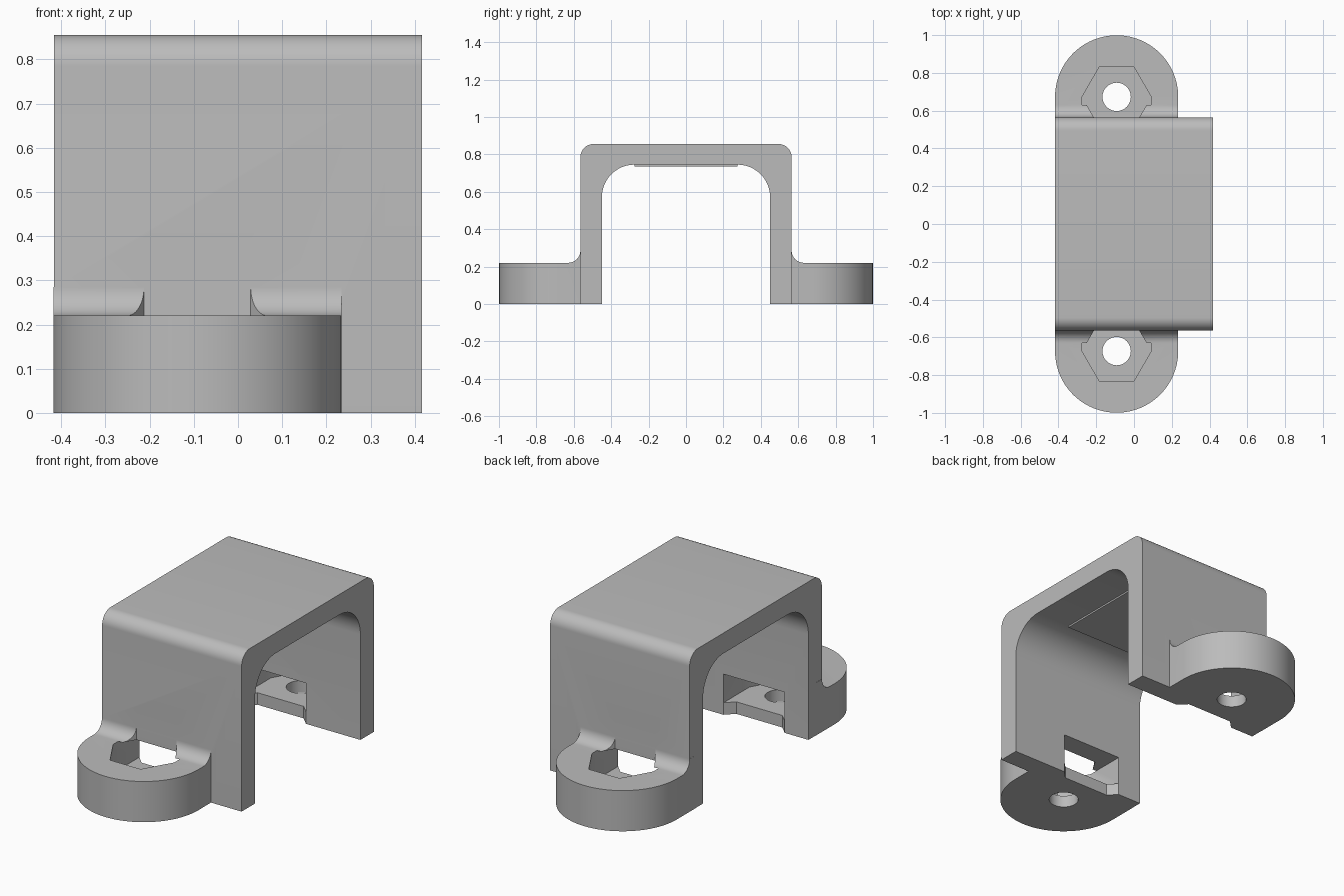
import bpy, bmesh
from math import sin, cos, pi, radians, sqrt

cube = bpy.data.objects.get("Cube")
if cube:
    bpy.data.objects.remove(cube, do_unlink=True)

grey = bpy.data.materials.new("plain grey")
grey.use_nodes = True
grey.diffuse_color = (0.5, 0.5, 0.5, 1)
grey.node_tree.nodes["Principled BSDF"].inputs["Base Color"].default_value = (0.5, 0.5, 0.5, 1)

HALF_X, WALL_OUT, WALL_IN = 0.417, 0.565, 0.45
TOP, CEILING, EAR_TOP, FLOOR = 0.855, 0.745, 0.22, 0.065
EAR_X, EAR_Y, EAR_R = -0.092, 0.673, 0.327
HEX_R, FILLET = 0.183, 0.065


def arc(cx, cy, r, start, end, steps=12):
    """Points along an arc, angles in degrees."""
    angles = [radians(start + (end - start) * i / steps) for i in range(steps + 1)]
    return [(cx + r * cos(a), cy + r * sin(a)) for a in angles]


def prism(name, points, lo, hi, axis="z"):
    """Extrude a 2D outline: xy along z, or yz along x."""
    bm = bmesh.new()
    place = (lambda p, t: (p[0], p[1], t)) if axis == "z" else (lambda p, t: (t, p[0], p[1]))
    base = bm.faces.new([bm.verts.new(place(p, lo)) for p in points])
    new = bmesh.ops.extrude_face_region(bm, geom=[base])["geom"]
    step = (0, 0, hi - lo) if axis == "z" else (hi - lo, 0, 0)
    bmesh.ops.translate(bm, vec=step, verts=[v for v in new if isinstance(v, bmesh.types.BMVert)])
    bmesh.ops.recalc_face_normals(bm, faces=bm.faces)
    mesh = bpy.data.meshes.new(name)
    bm.to_mesh(mesh)
    bm.free()
    mesh.materials.append(grey)
    obj = bpy.data.objects.new(name, mesh)
    bpy.context.collection.objects.link(obj)
    return obj


def combine(target, tool, operation):
    """Apply a boolean and discard the tool."""
    mod = target.modifiers.new("boolean", "BOOLEAN")
    mod.operation, mod.object, mod.solver = operation, tool, "EXACT"
    bpy.context.view_layer.objects.active = target
    bpy.ops.object.modifier_apply(modifier=mod.name)
    bpy.data.objects.remove(tool, do_unlink=True)


# Arched body: outer rounded corners, larger rounded corners inside
ro, ri = 0.07, 0.175
outline = [(WALL_OUT, 0)]
outline += arc(WALL_OUT - ro, TOP - ro, ro, 0, 90)
outline += arc(ro - WALL_OUT, TOP - ro, ro, 90, 180)
outline += [(-WALL_OUT, 0), (-WALL_IN, 0)]
outline += arc(ri - WALL_IN, CEILING - ri, ri, 180, 90)
outline += arc(WALL_IN - ri, CEILING - ri, ri, 90, 0)
outline += [(WALL_IN, 0)]
body = prism("bracket", outline, -HALF_X, HALF_X, "x")

for s in (-1, 1):
    def flip(points):
        return [(x, s * y) for x, y in points]

    # Rounded mounting ear, with its fillet against the wall
    inside = WALL_OUT - 0.05
    ear = arc(EAR_X, EAR_Y, EAR_R - 0.001, 0, 180, 48)
    ear += [(EAR_X - EAR_R + 0.001, inside), (EAR_X + EAR_R - 0.001, inside)]
    combine(body, prism("ear", flip(ear), 0, EAR_TOP), "UNION")
    web = arc(WALL_OUT + FILLET, EAR_TOP + FILLET, FILLET, 180, 270)
    web += [(WALL_OUT + FILLET, EAR_TOP - 0.03), (inside, EAR_TOP - 0.03), (inside, EAR_TOP + FILLET)]
    web = [(s * y, z) for y, z in web]
    combine(body, prism("fillet", web, EAR_X - EAR_R + 0.001, EAR_X + EAR_R - 0.001, "x"), "UNION")

for s in (-1, 1):
    def flip(points):
        return [(x, s * y) for x, y in points]

    # Hexagonal nut pocket, open through the wall as a slot
    h = HEX_R * sqrt(3) / 2
    hexagon = [(EAR_X + HEX_R * cos(k * pi / 3), EAR_Y + HEX_R * sin(k * pi / 3)) for k in range(6)]
    slot = hexagon[:4] + [(EAR_X - HEX_R, 0.4), (EAR_X + HEX_R, 0.4)]
    combine(body, prism("slot_cutter", flip(slot), FLOOR, EAR_TOP), "DIFFERENCE")
    w = HEX_R - (EAR_Y - WALL_OUT) / sqrt(3)
    upper = hexagon[:4] + [(EAR_X - w, WALL_OUT), (EAR_X + w, WALL_OUT)]
    combine(body, prism("pocket_cutter", flip(upper), EAR_TOP - 0.02, 0.4), "DIFFERENCE")

    # Recessed lip below the slot
    a, b = HEX_R, HEX_R - 0.045
    lip = [(EAR_X - a, 0.4), (EAR_X + a, 0.4), (EAR_X + a, WALL_IN),
           (EAR_X + b, 0.495), (EAR_X - b, 0.495), (EAR_X - a, WALL_IN)]
    combine(body, prism("lip_cutter", flip(lip), -0.1, FLOOR + 0.01), "DIFFERENCE")

    # Bolt hole
    hole = arc(EAR_X, EAR_Y, 0.075, 0, 360, 32)[:-1]
    combine(body, prism("hole_cutter", flip(hole), -0.1, FLOOR + 0.05), "DIFFERENCE")

# Thin pad under the ceiling
pad_y = WALL_IN - ri
prism("ceiling_pad", [(-0.21, -pad_y), (0.21, -pad_y), (0.21, pad_y), (-0.21, pad_y)],
      CEILING - 0.009, CEILING)

bpy.ops.object.select_all(action="DESELECT")
body.select_set(True)
bpy.context.view_layer.objects.active = body
bpy.ops.object.shade_smooth_by_angle(angle=radians(30))
